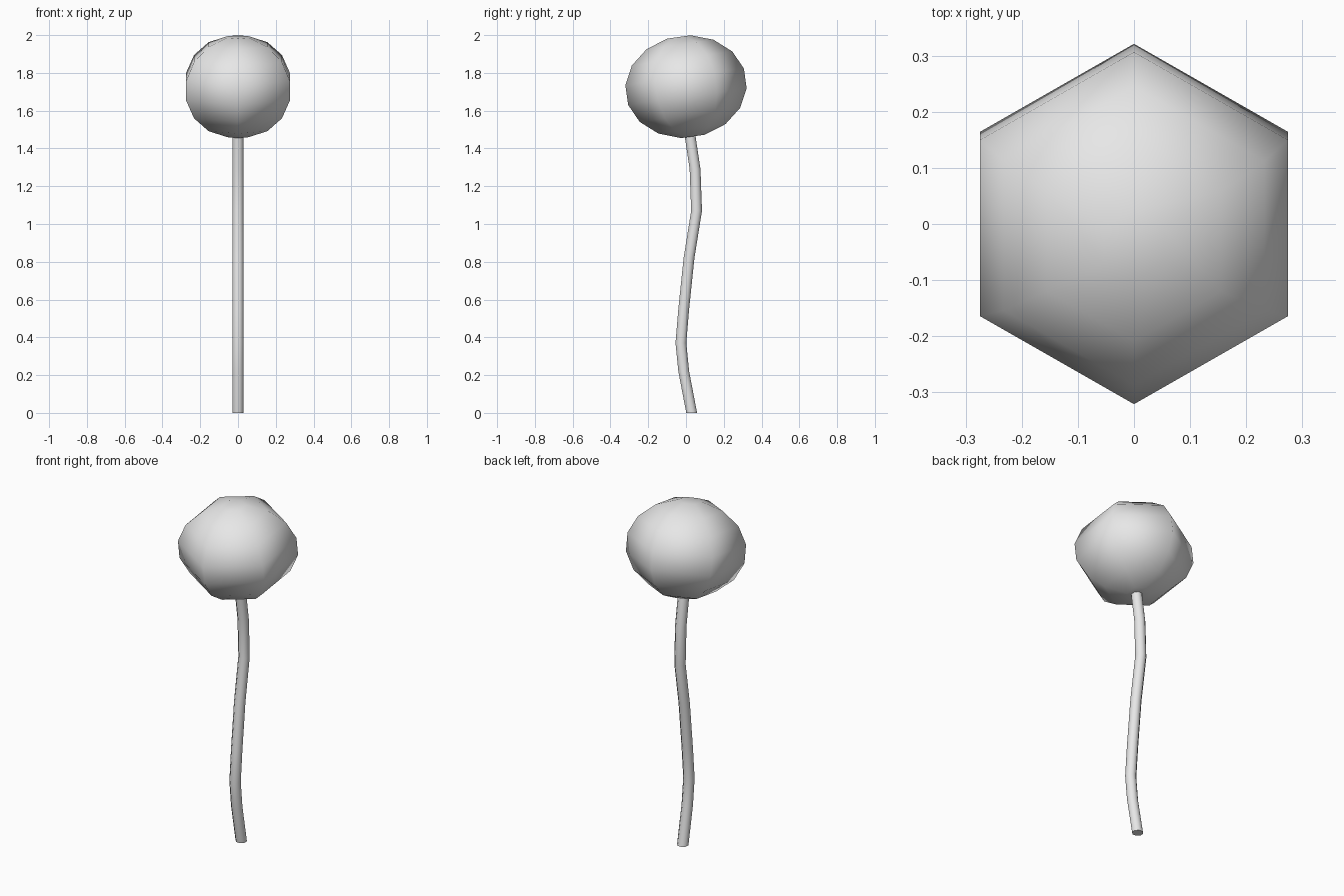
import bpy
import bmesh
from math import sin, cos, pi, radians
from mathutils import Matrix

cube = bpy.data.objects.get("Cube")
if cube:
    bpy.data.objects.remove(cube, do_unlink=True)

# One plain grey for everything
grey = bpy.data.materials.new("light_grey")
grey.use_nodes = True
color = (0.8, 0.8, 0.8, 1.0)
grey.diffuse_color = color
grey.node_tree.nodes["Principled BSDF"].inputs["Base Color"].default_value = color


def lathe(name, rings, sides, turn=0.0):
    """Join horizontal rings of (y, z, radius) into a closed, smooth form."""
    bm = bmesh.new()
    loops = []
    for y, z, r in rings:
        angles = [turn + 2 * pi * k / sides for k in range(sides)]
        loops.append([bm.verts.new((r * cos(a), y + r * sin(a), z)) for a in angles])
    for low, high in zip(loops, loops[1:]):
        for k in range(sides):
            n = (k + 1) % sides
            bm.faces.new((low[k], low[n], high[n], high[k]))
    bm.faces.new(loops[0][::-1])
    bm.faces.new(loops[-1])
    for face in bm.faces:
        face.smooth = True
    mesh = bpy.data.meshes.new(name)
    bm.to_mesh(mesh)
    bm.free()
    mesh.materials.append(grey)
    obj = bpy.data.objects.new(name, mesh)
    bpy.context.collection.objects.link(obj)
    return obj


# Six-sided rounded head, flat at both poles and nodding forward
RADIUS, HALF_HEIGHT, STEPS = 0.323, 0.271, 8
latitudes = [-pi / 2 + pi * (k + 0.5) / STEPS for k in range(STEPS)]
head_rings = [(0, HALF_HEIGHT * sin(a), RADIUS * cos(a)) for a in latitudes]
head = lathe("head", head_rings, 6, pi / 2)
head.data.transform(Matrix.Translation((0, 0, 1.727)) @ Matrix.Rotation(radians(8), 4, "X"))

# Gently waving stem
path = [(0.03, 0), (-0.012, 0.22), (-0.027, 0.37), (-0.012, 0.55),
        (0.016, 0.82), (0.056, 1.07), (0.048, 1.29), (0.024, 1.45), (0.018, 1.5)]
stem = lathe("stem", [(y, z, 0.031) for y, z in path], 8, pi / 8)
for end in stem.data.polygons[-2:]:
    end.use_smooth = False
bpy.context.view_layer.update()
